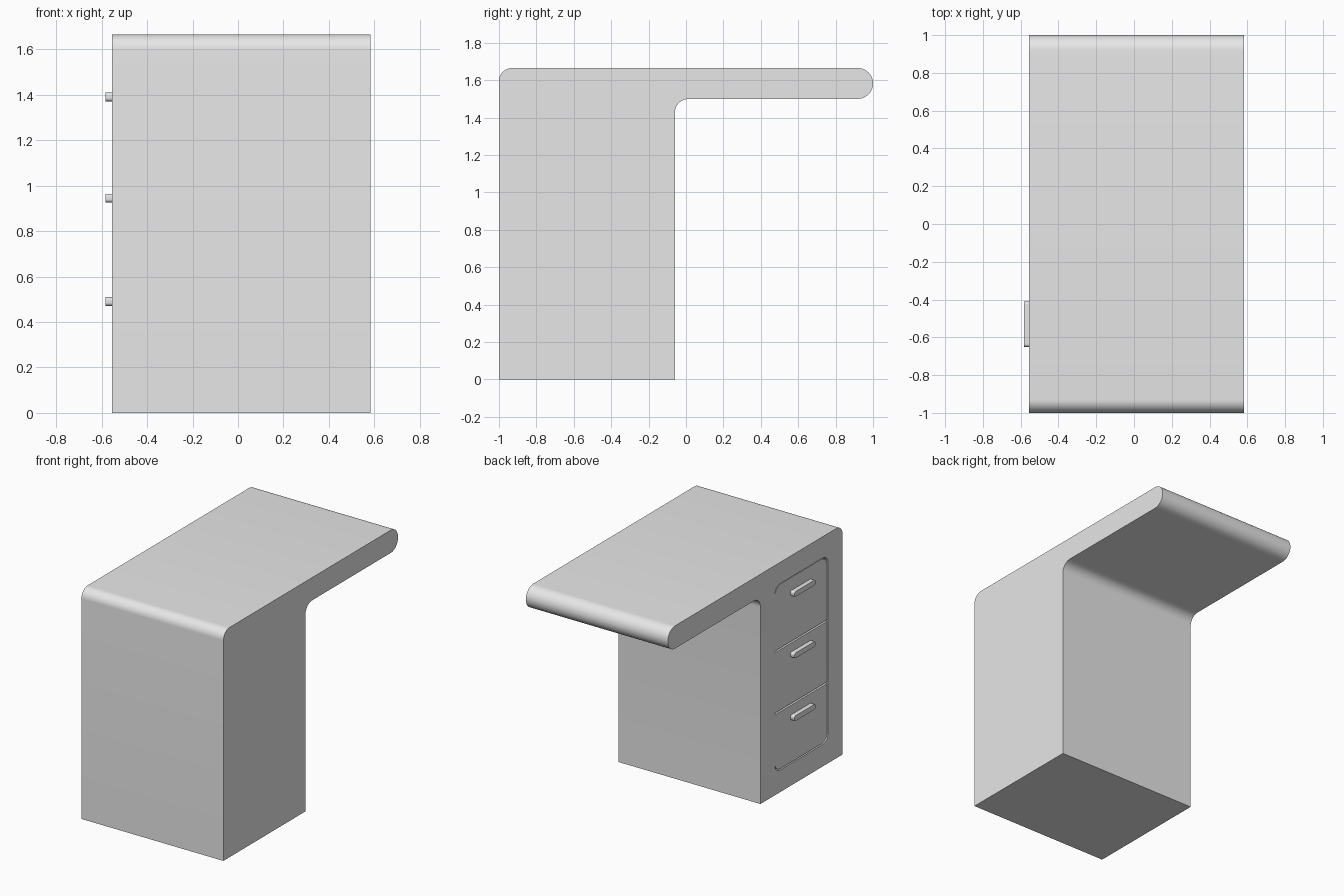
import bpy
import bmesh
from math import cos, sin, pi, radians
from mathutils import Vector

cube = bpy.data.objects.get("Cube")
if cube:
    bpy.data.objects.remove(cube, do_unlink=True)

grey = bpy.data.materials.new("light grey")
grey.use_nodes = True
grey.diffuse_color = (0.8, 0.8, 0.8, 1)
grey.node_tree.nodes["Principled BSDF"].inputs["Base Color"].default_value = (0.8, 0.8, 0.8, 1)


def rounded(corners, steps=10):
    """Outline in the y-z plane with each right-angled (y, z, radius) corner filleted."""
    points = []
    for i, (y, z, r) in enumerate(corners):
        p = Vector((y, z))
        if r == 0:
            points.append(p)
            continue
        before = (Vector(corners[i - 1][:2]) - p).normalized()
        after = (Vector(corners[(i + 1) % len(corners)][:2]) - p).normalized()
        centre = p + r * (before + after)
        for k in range(steps + 1):
            t = k / steps * pi / 2
            points.append(centre - r * (after * cos(t) + before * sin(t)))
    return points


def extrude(name, outline, x0, x1):
    """Solid made by pushing a y-z outline from x0 to x1."""
    bm = bmesh.new()
    face = bm.faces.new([bm.verts.new((x0, p.x, p.y)) for p in outline])
    moved = bmesh.ops.extrude_face_region(bm, geom=[face])["geom"]
    bmesh.ops.translate(bm, vec=(x1 - x0, 0, 0),
                        verts=[v for v in moved if isinstance(v, bmesh.types.BMVert)])
    bmesh.ops.recalc_face_normals(bm, faces=bm.faces)
    mesh = bpy.data.meshes.new(name)
    bm.to_mesh(mesh)
    bm.free()
    mesh.materials.append(grey)
    ob = bpy.data.objects.new(name, mesh)
    bpy.context.collection.objects.link(ob)
    return ob


def activate(ob):
    bpy.ops.object.select_all(action='DESELECT')
    ob.select_set(True)
    bpy.context.view_layer.objects.active = ob


def panel(y0, y1, z0, z1, low=0, high=0):
    """Rectangle with its own radius for the low and high corners."""
    return rounded([(y0, z0, low), (y1, z0, low), (y1, z1, high), (y0, z1, high)])


SIDE = -0.555       # drawer side of the desk
Y0, Y1 = -0.835, -0.225
Z0, Z1 = 0.16, 1.51
GAP = 0.006

# Desk body: pedestal and overhanging top in one profile
body = extrude("desk_body", rounded([
    (-1, 0, 0), (-0.06, 0, 0), (-0.06, 1.5, 0.075),
    (1, 1.5, 0.082), (1, 1.665, 0.082), (-1, 1.665, 0.07)]), SIDE, 0.583)

# Shallow pocket that holds the drawers
cutter = extrude("pocket_cutter", panel(Y0, Y1, Z0, Z1, 0.06, 0.06), SIDE - 0.1, SIDE + 0.03)
cutter.hide_render = True
cut = body.modifiers.new("pocket", 'BOOLEAN')
cut.operation = 'DIFFERENCE'
cut.solver = 'EXACT'
cut.object = cutter
activate(body)
bpy.ops.object.modifier_apply(modifier=cut.name)
bpy.data.objects.remove(cutter, do_unlink=True)
parts = [body]

# Drawer fronts and their pulls
levels = [Z0, 0.585, 1.035, Z1]
pulls = [0.49, 0.945, 1.39]
for i, label in enumerate(["bottom", "middle", "top"]):
    parts.append(extrude(
        label + "_drawer",
        panel(Y0 + GAP, Y1 - GAP, levels[i] + GAP, levels[i + 1] - GAP,
              0.06 if i == 0 else 0, 0.07 if i == 2 else 0),
        SIDE + 0.004, SIDE + 0.031))
    parts.append(extrude(
        label + "_drawer_handle",
        panel(-0.65, -0.41, pulls[i] - 0.019, pulls[i] + 0.019, 0.014, 0.014),
        SIDE - 0.028, SIDE + 0.005))

for ob in parts:
    activate(ob)
    bpy.ops.object.shade_smooth_by_angle(angle=radians(30))
